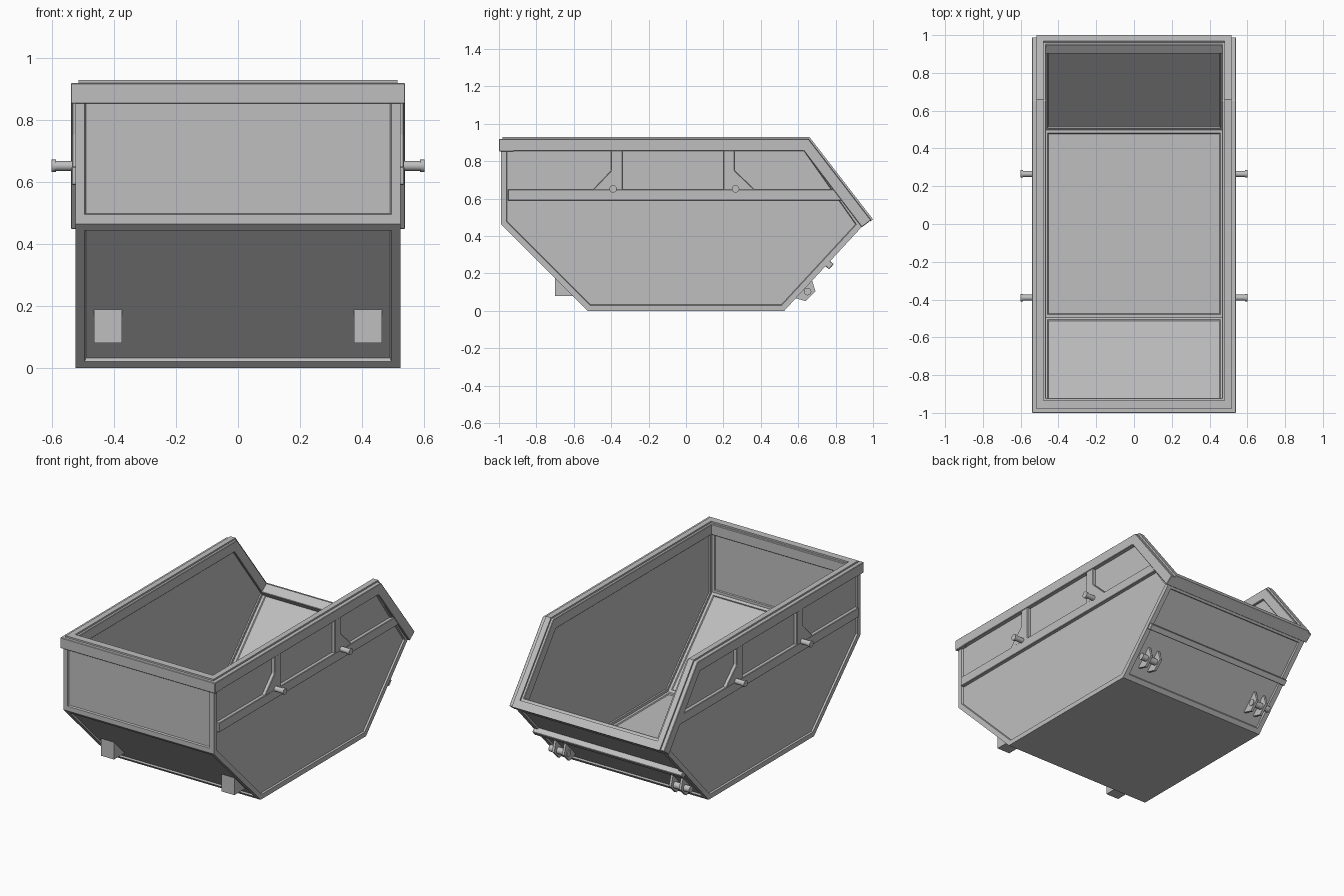
import bpy, bmesh
from math import pi

if "Cube" in bpy.data.objects:
    bpy.data.objects.remove(bpy.data.objects["Cube"])

GREY = (0.52, 0.52, 0.52, 1)
paint = bpy.data.materials.new("grey paint")
paint.diffuse_color = GREY
paint.use_nodes = True
paint.node_tree.nodes["Principled BSDF"].inputs["Base Color"].default_value = GREY


def prism_mesh(profile, x0, x1):
    """Closed bmesh: a side (y, z) profile extruded from x0 to x1."""
    bm = bmesh.new()
    face = bm.faces.new([bm.verts.new((x0, y, z)) for y, z in profile])
    ext = bmesh.ops.extrude_face_region(bm, geom=[face])["geom"]
    moved = [v for v in ext if isinstance(v, bmesh.types.BMVert)]
    bmesh.ops.translate(bm, verts=moved, vec=(x1 - x0, 0, 0))
    bmesh.ops.recalc_face_normals(bm, faces=bm.faces)
    return bm


def finish(name, bm, bevel=0):
    mesh = bpy.data.meshes.new(name)
    bm.to_mesh(mesh)
    bm.free()
    mesh.materials.append(paint)
    obj = bpy.data.objects.new(name, mesh)
    bpy.context.collection.objects.link(obj)
    if bevel:
        mod = obj.modifiers.new("soft edge", "BEVEL")
        mod.width, mod.segments = bevel, 1
    return obj


def prism(name, profile, x0, x1, bevel=0.003):
    return finish(name, prism_mesh(profile, x0, x1), bevel)


def both(name, profile, x0, x1, bevel=0.003):
    """The same part on the left (+x) and right (-x)."""
    prism("left_" + name, profile, x0, x1, bevel)
    prism("right_" + name, profile, -x1, -x0, bevel)


def tub(name, profile, half, border, depth, inner=False):
    """Open-topped tub whose walls carry recessed panels."""
    bm = prism_mesh(profile, -half, half)
    bm.normal_update()
    is_open = lambda f: f.normal.z > 0.3 and f.calc_center_median().z > 0.6
    bmesh.ops.delete(bm, geom=[f for f in bm.faces if is_open(f)], context="FACES_ONLY")
    walls = [f for f in bm.faces if inner or f.normal.z > -0.95]
    if inner:
        bmesh.ops.reverse_faces(bm, faces=bm.faces)
    bm.normal_update()
    bmesh.ops.inset_individual(bm, faces=walls, thickness=border, use_even_offset=True)
    bmesh.ops.inset_individual(bm, faces=walls, thickness=0.004, depth=-depth,
                               use_even_offset=True)
    return finish(name, bm)


def pin(name, y, z, x0, x1, radius):
    bpy.ops.mesh.primitive_cylinder_add(vertices=20, radius=radius, depth=abs(x1 - x0),
                                        location=((x0 + x1) / 2, y, z),
                                        rotation=(0, pi / 2, 0))
    obj = bpy.context.object
    obj.name = name
    obj.data.materials.append(paint)
    bpy.ops.object.shade_smooth_by_angle()


# Outer and inner skins of the container
tub("outer_shell", [(-0.99, 0.9), (-0.99, 0.465), (-0.525, 0), (0.525, 0),
                    (0.95, 0.46), (0.64, 0.9)], 0.525, 0.03, 0.01)
tub("inner_shell", [(-0.935, 0.9), (-0.935, 0.485), (-0.495, 0.025), (0.497, 0.025),
                    (0.94, 0.49), (0.63, 0.9)], 0.473, 0.016, 0.006, inner=True)

# Rim around the opening, with a thin raised lip
both("side_rim", [(-1, 0.92), (0.655, 0.92), (0.99, 0.485), (0.94, 0.447),
                  (0.63, 0.855), (-1, 0.855)], 0.465, 0.54)
prism("front_rim", [(-1, 0.92), (-1, 0.853), (-0.92, 0.853), (-0.92, 0.92)], -0.54, 0.54)
prism("back_rim", [(0.99, 0.485), (0.94, 0.447), (0.90, 0.5), (0.95, 0.537)], -0.54, 0.54)
both("side_lip", [(-0.98, 0.93), (0.66, 0.93), (1.0, 0.489), (0.985, 0.478),
                  (0.65, 0.91), (-0.98, 0.91)], 0.48, 0.515, 0)
prism("front_lip", [(-0.98, 0.93), (-0.98, 0.91), (-0.935, 0.91), (-0.935, 0.93)],
      -0.515, 0.515, 0)
prism("back_lip", [(1.0, 0.489), (0.985, 0.478), (0.955, 0.518), (0.97, 0.529)],
      -0.515, 0.515, 0)

# Side rails and gusseted ribs
both("side_rail", [(-0.952, 0.59), (0.842, 0.59), (0.795, 0.65), (-0.952, 0.65)], 0.5, 0.537)
both("front_rib", [(-0.5, 0.645), (-0.4, 0.75), (-0.4, 0.86), (-0.34, 0.86),
                   (-0.34, 0.645)], 0.5, 0.536)
both("back_rib", [(0.37, 0.645), (0.26, 0.75), (0.26, 0.86), (0.2, 0.86),
                  (0.2, 0.645)], 0.5, 0.536)

# Lifting pins on the sides, and rear latch pins
for side, s in (("left", 1), ("right", -1)):
    for place, y in (("front", -0.39), ("back", 0.265)):
        pin(f"{side}_{place}_lifting_pin", y, 0.652, s * 0.5, s * 0.59, 0.016)
        pin(f"{side}_{place}_pin_head", y, 0.652, s * 0.588, s * 0.602, 0.02)
    pin(f"{side}_latch_pin", 0.65, 0.103, s * 0.36, s * 0.49, 0.02)

# Front feet under the sloping wall
both("front_foot", [(-0.7, 0.08), (-0.7, 0.19), (-0.67, 0.19), (-0.57, 0.08)], 0.375, 0.465, 0)

# Rear bracket plates and cross bar
bracket = [(0.56, 0.075), (0.64, 0.052), (0.692, 0.105), (0.672, 0.17), (0.64, 0.16)]
both("inner_bracket", bracket, 0.365, 0.38, 0)
both("outer_bracket", bracket, 0.435, 0.45, 0)
prism("back_cross_bar", [(0.765, 0.222), (0.79, 0.25), (0.755, 0.28), (0.73, 0.252)],
      -0.52, 0.52)
